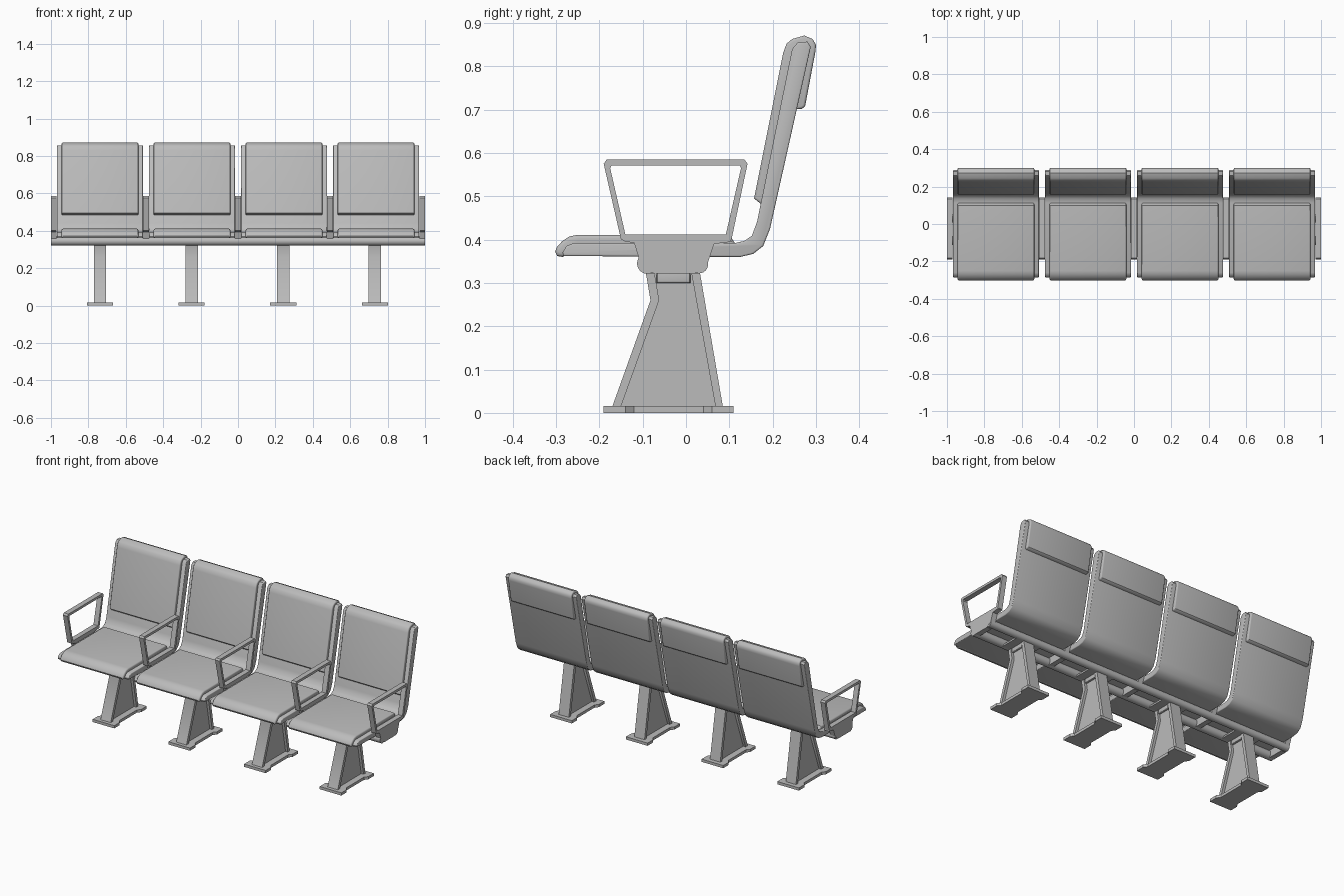
import bpy, bmesh, math

if "Cube" in bpy.data.objects:
    bpy.data.objects.remove(bpy.data.objects["Cube"], do_unlink=True)

metal = bpy.data.materials.new("light grey")
metal.use_nodes = True
colour = (0.5, 0.5, 0.5, 1)
metal.diffuse_color = colour
metal.node_tree.nodes["Principled BSDF"].inputs["Base Color"].default_value = colour


def finish(name, bm, smooth=30):
    bmesh.ops.recalc_face_normals(bm, faces=bm.faces)
    mesh = bpy.data.meshes.new(name)
    bm.to_mesh(mesh)
    bm.free()
    mesh.materials.append(metal)
    obj = bpy.data.objects.new(name, mesh)
    bpy.context.collection.objects.link(obj)
    bpy.ops.object.select_all(action="DESELECT")
    obj.select_set(True)
    bpy.context.view_layer.objects.active = obj
    bpy.ops.object.shade_smooth_by_angle(angle=math.radians(smooth))
    return obj


def extrude(name, points, x, width, bevel=0, smooth=30):
    """Extrude a closed (y, z) outline along x, optionally rounding its end edges."""
    bm = bmesh.new()
    face = bm.faces.new([bm.verts.new((x - width / 2, y, z)) for y, z in points])
    geom = bmesh.ops.extrude_face_region(bm, geom=[face])["geom"]
    moved = [v for v in geom if isinstance(v, bmesh.types.BMVert)]
    bmesh.ops.translate(bm, verts=moved, vec=(width, 0, 0))
    if bevel:
        rim = [e for e in bm.edges if abs(e.verts[0].co.x - e.verts[1].co.x) < 1e-6]
        bmesh.ops.bevel(bm, geom=rim, offset=bevel, segments=3, profile=0.5,
                        affect="EDGES", clamp_overlap=True)
    return finish(name, bm, smooth)


def box(y0, y1, z0, z1):
    return [(y0, z0), (y1, z0), (y1, z1), (y0, z1)]


def tube(name, y, z, radius):
    ring = [(y + radius * math.cos(a * math.pi / 12), z + radius * math.sin(a * math.pi / 12))
            for a in range(24)]
    extrude(name, ring, 0, 1.998)


def armrest(x):
    """Closed frame: outer and inner loops bridged, then given width."""
    outer = [(-.15, .40), (-.19, .575), (-.183, .585), (.135, .585), (.142, .575), (.105, .40)]
    inner = [(-.14, .412), (-.175, .565), (-.172, .571), (.124, .571), (.127, .565), (.092, .412)]
    bm = bmesh.new()
    a, b = ([bm.verts.new((x - .015, y, z)) for y, z in loop] for loop in (outer, inner))
    n = len(a)
    faces = [bm.faces.new((a[i], a[(i + 1) % n], b[(i + 1) % n], b[i])) for i in range(n)]
    geom = bmesh.ops.extrude_face_region(bm, geom=faces)["geom"]
    bmesh.ops.translate(bm, verts=[v for v in geom if isinstance(v, bmesh.types.BMVert)],
                        vec=(.03, 0, 0))
    finish("armrest_frame", bm)
    extrude("armrest_bracket", [(-.14, .412), (-.15, .402), (-.14, .395), (-.12, .393),
                                (-.105, .345), (-.075, .322), (.02, .322), (.05, .345),
                                (.065, .39), (.105, .395), (.10, .412)], x, .03)


def base_plate(x):
    """Floor plate with wider ends and a narrower waist."""
    half = [(.07, -.19), (.07, -.14), (.055, -.12), (.055, .04), (.07, .06), (.07, .11)]
    outline = half + [(-px, py) for px, py in reversed(half)]
    bm = bmesh.new()
    face = bm.faces.new([bm.verts.new((x + px, py, 0)) for px, py in outline])
    geom = bmesh.ops.extrude_face_region(bm, geom=[face])["geom"]
    bmesh.ops.translate(bm, verts=[v for v in geom if isinstance(v, bmesh.types.BMVert)],
                        vec=(0, 0, .016))
    finish("base_plate", bm)


# Shell and padding outlines
shell = [(-.283, .362), (.125, .36), (.155, .367), (.178, .385), (.194, .425), (.288, .845),
         (.28, .857), (.258, .855), (.245, .84), (.164, .441), (.152, .409), (.135, .397),
         (.113, .392), (-.26, .392), (-.276, .385), (-.285, .37)]
seat_pad = [(-.285, .36), (-.297, .362), (-.302, .372), (-.298, .383), (-.286, .396),
            (-.27, .407), (-.25, .411), (.10, .411), (.113, .392), (.11, .378), (-.25, .378)]
back_pad = [(.18, .48), (.172, .483), (.157, .495), (.224, .83), (.232, .852), (.245, .863),
            (.273, .871), (.292, .863), (.30, .85), (.299, .835), (.275, .708), (.268, .702),
            (.248, .70), (.24, .705), (.255, .78), (.225, .70)]

for i in range(4):
    x = -.738 + i * .492
    extrude("seat_shell", shell, x, .46, .004, 35)
    extrude("seat_cushion", seat_pad, x, .41, .008, 35)
    extrude("back_cushion", back_pad, x, .41, .008, 35)

    # Flanged leg on a floor plate
    leg = -.738 + i * .49
    base_plate(leg)
    extrude("leg_front_flange", [(-.17, .015), (-.15, .015), (-.062, .26), (-.073, .325),
                                 (-.093, .325), (-.082, .26)], leg, .066)
    extrude("leg_rear_flange", [(.085, .015), (.068, .015), (.012, .325), (.032, .325)], leg, .066)
    extrude("leg_web", [(-.155, .015), (.072, .015), (.018, .32), (-.08, .32), (-.068, .26)],
            leg, .036)
    extrude("leg_cap", box(-.068, .01, .30, .325), leg, .06, .004)
    extrude("beam_clamp", box(-.09, .03, .322, .332), leg, .16)

# Long tubes and the armrests between and beside the seats
tube("front_tube", -.089, .345, .024)
tube("rear_tube", .03, .343, .021)
for x in (-.985, -.492, 0, .492, .985):
    armrest(x)
